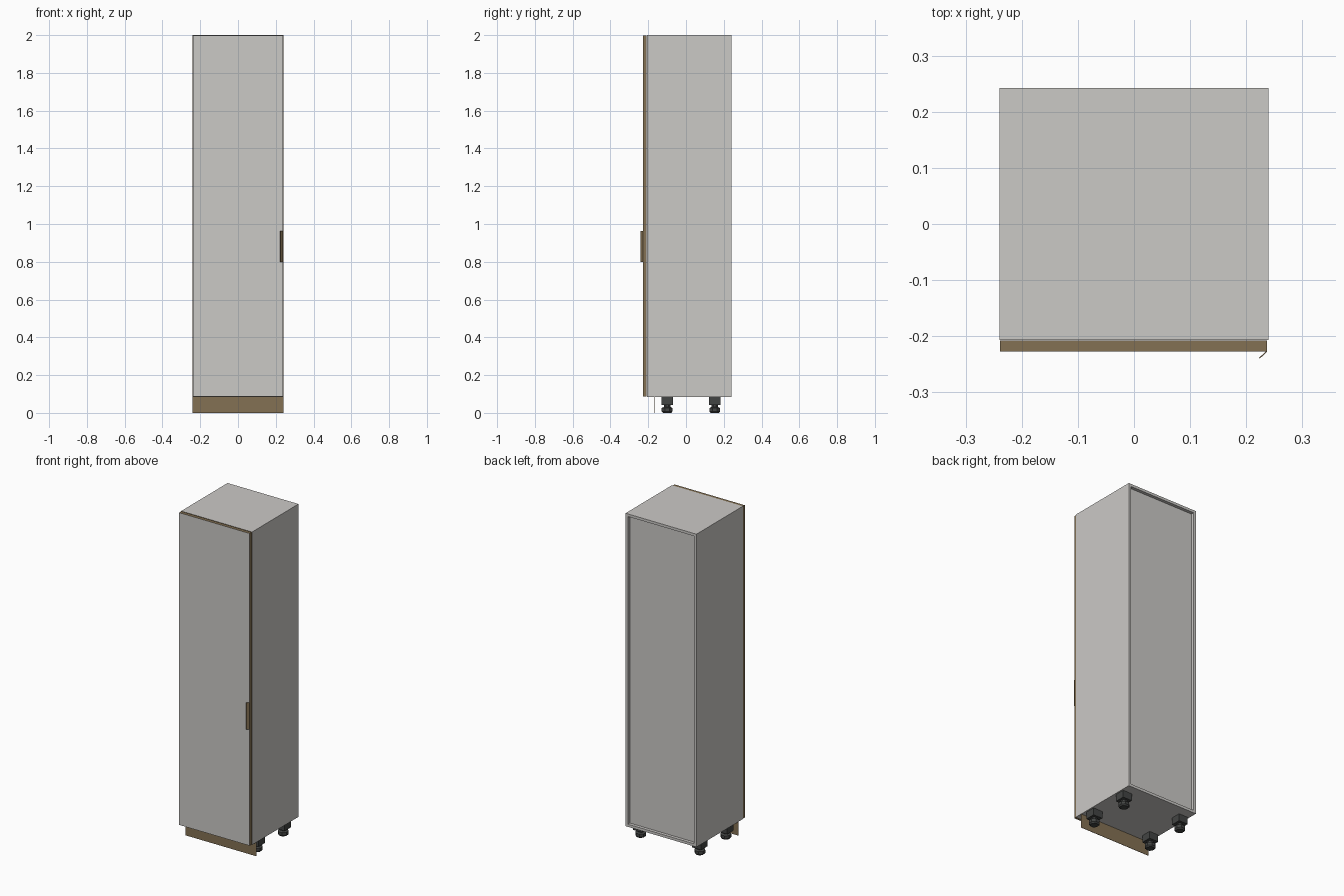
import bpy, bmesh, math

if "Cube" in bpy.data.objects:
    bpy.data.objects.remove(bpy.data.objects["Cube"])

def material(name, rgb):
    m = bpy.data.materials.new(name)
    m.diffuse_color = (*rgb, 1)
    m.use_nodes = True
    m.node_tree.nodes["Principled BSDF"].inputs["Base Color"].default_value = m.diffuse_color
    return m

GREY = material("light_grey", (0.60, 0.585, 0.565))
BROWN = material("brown_edge", (0.23, 0.165, 0.088))
DARK = material("dark_plastic", (0.055, 0.058, 0.056))

def finish(name, bm, mats, rule=None):
    """Turn a bmesh into an object; rule(face) picks the material slot."""
    bmesh.ops.recalc_face_normals(bm, faces=bm.faces)
    if rule:
        for f in bm.faces:
            f.material_index = rule(f)
    me = bpy.data.meshes.new(name)
    bm.to_mesh(me)
    bm.free()
    for m in mats:
        me.materials.append(m)
    ob = bpy.data.objects.new(name, me)
    bpy.context.collection.objects.link(ob)
    return ob

def add_box(bm, x, y, z):
    vs = bmesh.ops.create_cube(bm, size=1)["verts"]
    for v in vs:
        v.co = [lo + (c + 0.5) * (hi - lo) for c, (lo, hi) in zip(v.co, (x, y, z))]

def box(name, x, y, z, mats, rule=None):
    bm = bmesh.new()
    add_box(bm, x, y, z)
    return finish(name, bm, mats, rule)

W, T = 0.24, 0.016                 # half width, panel thickness
Z0, Z1 = 0.085, 2.0                # carcass bottom and top
YF, YB = -0.207, 0.242             # carcass front and back
front_edge = lambda f: 1 if f.normal.y < -0.5 else 0
door_edges = lambda f: 0 if abs(f.normal.y) > 0.5 else 1

# Carcass panels with brown front edge banding
for name, s in (("left_side", -1), ("right_side", 1)):
    box(name, sorted((s * W, s * (W - T))), (YF, YB), (Z0, Z1), [GREY, BROWN], front_edge)
for name, z in (("bottom_panel", Z0), ("top_panel", Z1 - T)):
    box(name, (-W + T, W - T), (YF, YB), (z, z + T), [GREY, BROWN], front_edge)

# Back panel, recessed between the carcass panels
box("back_panel", (-W + T, W - T), (0.218, 0.223), (Z0 + T, Z1 - T), [GREY])

# Door: grey faces, brown edges
box("door", (-0.239, 0.237), (-0.227, -0.208), (Z0 + 0.002, Z1 - 0.002),
    [GREY, BROWN], door_edges)

# Slanted finger-pull handle on the door edge
bm = bmesh.new()
profile = [(0.238, -0.227), (0.224, -0.240), (0.2225, -0.2385), (0.2355, -0.227)]
face = bm.faces.new([bm.verts.new((x, y, 0.80)) for x, y in profile])
ext = bmesh.ops.extrude_face_region(bm, geom=[face])["geom"]
bmesh.ops.translate(bm, vec=(0, 0, 0.163),
                    verts=[g for g in ext if isinstance(g, bmesh.types.BMVert)])
finish("handle", bm, [BROWN])

# Thin plinth board under the door
box("plinth", (-0.24, 0.24), (-0.166, -0.164), (0, Z0), [BROWN])

# Feet: square socket, neck and octagonal foot pad
def foot(name, cx, cy):
    bm = bmesh.new()
    add_box(bm, (cx - 0.031, cx + 0.031), (cy - 0.031, cy + 0.031), (0.042, Z0))
    rings = [(0.024, 0), (0.031, 0.008), (0.031, 0.026), (0.018, 0.031), (0.018, 0.043)]
    loops = []
    for r, z in rings:
        loops.append([bm.verts.new((cx + r * math.cos((i + .5) * math.pi / 4),
                                    cy + r * math.sin((i + .5) * math.pi / 4), z))
                      for i in range(8)])
    for a, b in zip(loops, loops[1:]):
        for i in range(8):
            j = (i + 1) % 8
            bm.faces.new((a[i], a[j], b[j], b[i]))
    bm.faces.new(loops[0][::-1])
    bm.faces.new(loops[-1])
    finish(name, bm, [DARK])

for xn, cx in (("left", -0.2), ("right", 0.2)):
    for yn, cy in (("front", -0.1), ("back", 0.152)):
        foot(f"{yn}_{xn}_foot", cx, cy)
